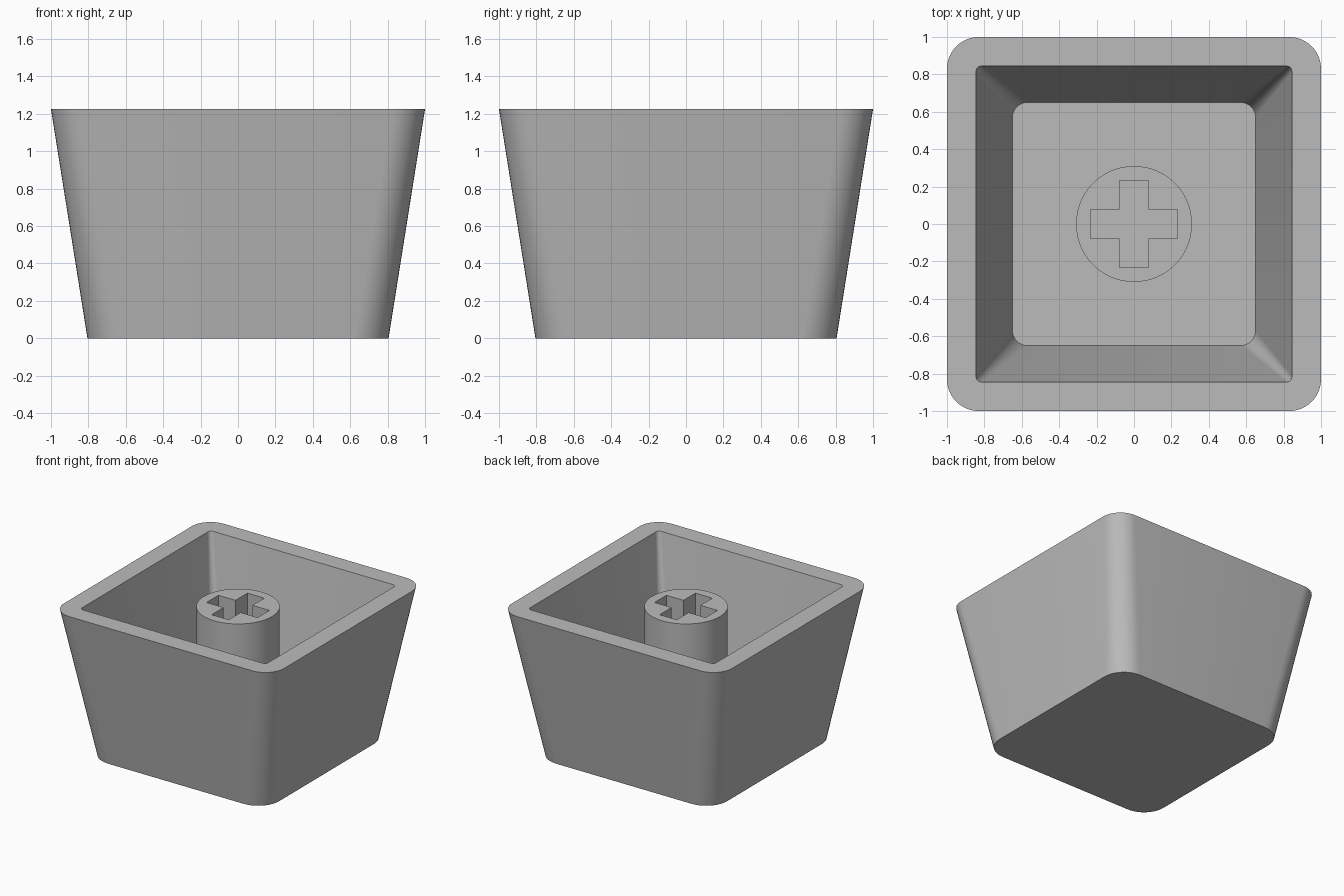
import bpy, bmesh, math

cube = bpy.data.objects.get("Cube")
if cube:
    bpy.data.objects.remove(cube, do_unlink=True)

HEIGHT, FLOOR = 1.225, 0.11
POST_TOP, SLOT_DEPTH = 1.15, 0.44

grey = bpy.data.materials.new("plain grey")
grey.use_nodes = True
colour = (0.5, 0.5, 0.5, 1)
grey.diffuse_color = colour
grey.node_tree.nodes["Principled BSDF"].inputs["Base Color"].default_value = colour


def rounded_square(half, radius, steps=10):
    """Outline of a square with rounded corners, counter-clockwise."""
    points = []
    for corner in range(4):
        mid = math.radians(45 + 90 * corner)
        cx = math.copysign(half - radius, math.cos(mid))
        cy = math.copysign(half - radius, math.sin(mid))
        for i in range(steps + 1):
            a = math.radians(90 * (corner + i / steps))
            points.append((cx + radius * math.cos(a), cy + radius * math.sin(a)))
    return points


def circle(radius, steps=64):
    turns = [2 * math.pi * i / steps for i in range(steps)]
    return [(radius * math.cos(a), radius * math.sin(a)) for a in turns]


def cross(arm, width):
    """Outline of a plus sign, one quarter turned four times."""
    points = []
    for x, y in [(arm, -width), (arm, width), (width, width)] :
        points.append((x, y))
    for turn in range(3):
        points += [(-y, x) for x, y in points[-3:]]
    return points


def ring(bm, outline, z):
    return [bm.verts.new((x, y, z)) for x, y in outline]


def skin(bm, low, high):
    """Quads between two rings with equal counts."""
    n = len(low)
    for i in range(n):
        j = (i + 1) % n
        bm.faces.new((low[i], low[j], high[j], high[i]))


def loop_edges(bm, verts):
    edges = []
    for a, b in zip(verts, verts[1:] + verts[:1]):
        edges.append(bm.edges.get((a, b)) or bm.edges.new((a, b)))
    return edges


def finish(bm, name):
    bmesh.ops.recalc_face_normals(bm, faces=bm.faces)
    mesh = bpy.data.meshes.new(name)
    bm.to_mesh(mesh)
    bm.free()
    mesh.materials.append(grey)
    obj = bpy.data.objects.new(name, mesh)
    bpy.context.collection.objects.link(obj)
    bpy.ops.object.select_all(action="DESELECT")
    obj.select_set(True)
    bpy.context.view_layer.objects.active = obj
    bpy.ops.object.shade_smooth_by_angle(angle=math.radians(30))
    return obj


# Tapered hollow shell: outside, rim, inside walls and floor
bm = bmesh.new()
sections = [(0.805, 0.19, 0), (1.0, 0.17, HEIGHT),
            (0.845, 0.03, HEIGHT), (0.65, 0.08, FLOOR)]
rings = [ring(bm, rounded_square(half, radius), z) for half, radius, z in sections]
for low, high in zip(rings, rings[1:]):
    skin(bm, low, high)
bm.faces.new(rings[0][::-1])
bm.faces.new(rings[-1])
finish(bm, "shell")

# Round centre post with a cross-shaped socket
bm = bmesh.new()
foot = ring(bm, circle(0.31), FLOOR)
top = ring(bm, circle(0.31), POST_TOP)
slot_top = ring(bm, cross(0.232, 0.077), POST_TOP)
slot_floor = ring(bm, cross(0.232, 0.077), POST_TOP - SLOT_DEPTH)
skin(bm, foot, top)
skin(bm, slot_top, slot_floor)
bm.faces.new(foot[::-1])
bm.faces.new(slot_floor)
bmesh.ops.triangle_fill(bm, use_beauty=True, normal=(0, 0, 1),
                        edges=loop_edges(bm, top) + loop_edges(bm, slot_top))
finish(bm, "centre_post")
